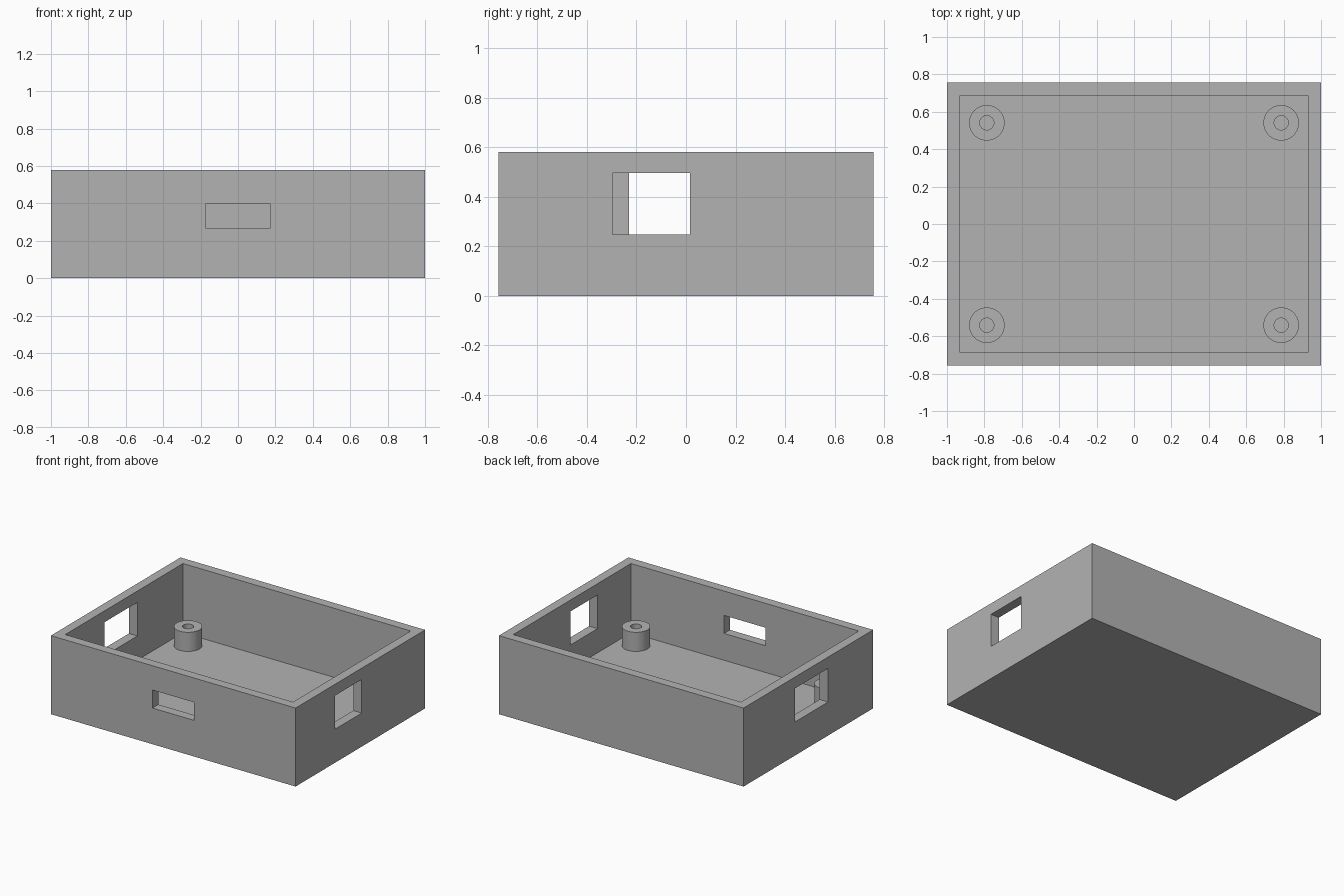
import bpy
import bmesh
import math
from mathutils import Vector

if "Cube" in bpy.data.objects:
    bpy.data.objects.remove(bpy.data.objects["Cube"], do_unlink=True)

HALF_X, HALF_Y, HEIGHT, WALL = 1.0, 0.756, 0.58, 0.069

grey = bpy.data.materials.new("plain_grey")
grey.use_nodes = True
grey.diffuse_color = (0.45, 0.45, 0.45, 1)
grey.node_tree.nodes["Principled BSDF"].inputs["Base Color"].default_value = grey.diffuse_color


def add_object(name, bm):
    mesh = bpy.data.meshes.new(name)
    bm.to_mesh(mesh)
    bm.free()
    mesh.materials.append(grey)
    obj = bpy.data.objects.new(name, mesh)
    bpy.context.collection.objects.link(obj)
    return obj


def box(name, low, high):
    low, high = Vector(low), Vector(high)
    bm = bmesh.new()
    bmesh.ops.create_cube(bm, size=1)
    bmesh.ops.scale(bm, vec=high - low, verts=bm.verts)
    bmesh.ops.translate(bm, vec=(low + high) / 2, verts=bm.verts)
    return add_object(name, bm)


def activate(obj):
    bpy.ops.object.select_all(action="DESELECT")
    obj.select_set(True)
    bpy.context.view_layer.objects.active = obj


def cut(obj, low, high):
    cutter = box("cutter", low, high)
    cutter.hide_render = True
    mod = obj.modifiers.new("cut", "BOOLEAN")
    mod.operation = "DIFFERENCE"
    mod.solver = "EXACT"
    mod.object = cutter
    activate(obj)
    bpy.ops.object.modifier_apply(modifier=mod.name)
    bpy.data.objects.remove(cutter, do_unlink=True)


# Open tray with its floor and walls
tray = box("tray", (-HALF_X, -HALF_Y, 0), (HALF_X, HALF_Y, HEIGHT))
cut(tray, (WALL - HALF_X, WALL - HALF_Y, WALL), (HALF_X - WALL, HALF_Y - WALL, 1))

# Openings in the front wall and both side walls
cut(tray, (-0.17, -0.9, 0.267), (0.17, -0.6, 0.40))
cut(tray, (0.8, -0.297, 0.248), (1.2, 0.016, 0.496))
cut(tray, (-1.2, -0.23, 0.248), (-0.8, 0.155, 0.496))


# Hollow screw posts in the corners, turned from a profile
def screw_post(name, x, y, outer=0.095, inner=0.038, top=0.21):
    bm = bmesh.new()
    profile = [(outer, WALL), (outer, top), (inner, top), (inner, WALL)]
    verts = [bm.verts.new((r, 0, z)) for r, z in profile]
    edges = [bm.edges.new(pair) for pair in zip(verts, verts[1:])]
    bmesh.ops.spin(bm, geom=verts + edges, cent=(0, 0, 0), axis=(0, 0, 1),
                   angle=math.tau, steps=48)
    bmesh.ops.remove_doubles(bm, verts=bm.verts, dist=0.0001)
    bm.normal_update()
    # Make the rim face upward, and the sides with it
    rim = max(bm.faces, key=lambda f: abs(f.normal.z))
    if rim.normal.z < 0:
        bmesh.ops.reverse_faces(bm, faces=bm.faces)
    bmesh.ops.translate(bm, vec=(x, y, 0), verts=bm.verts)
    post = add_object(name, bm)
    activate(post)
    bpy.ops.object.shade_smooth_by_angle(angle=math.radians(30))


for x, side in ((0.787, "left"), (-0.787, "right")):
    for y, end in ((-0.541, "front"), (0.541, "back")):
        screw_post(f"{end}_{side}_screw_post", x, y)
